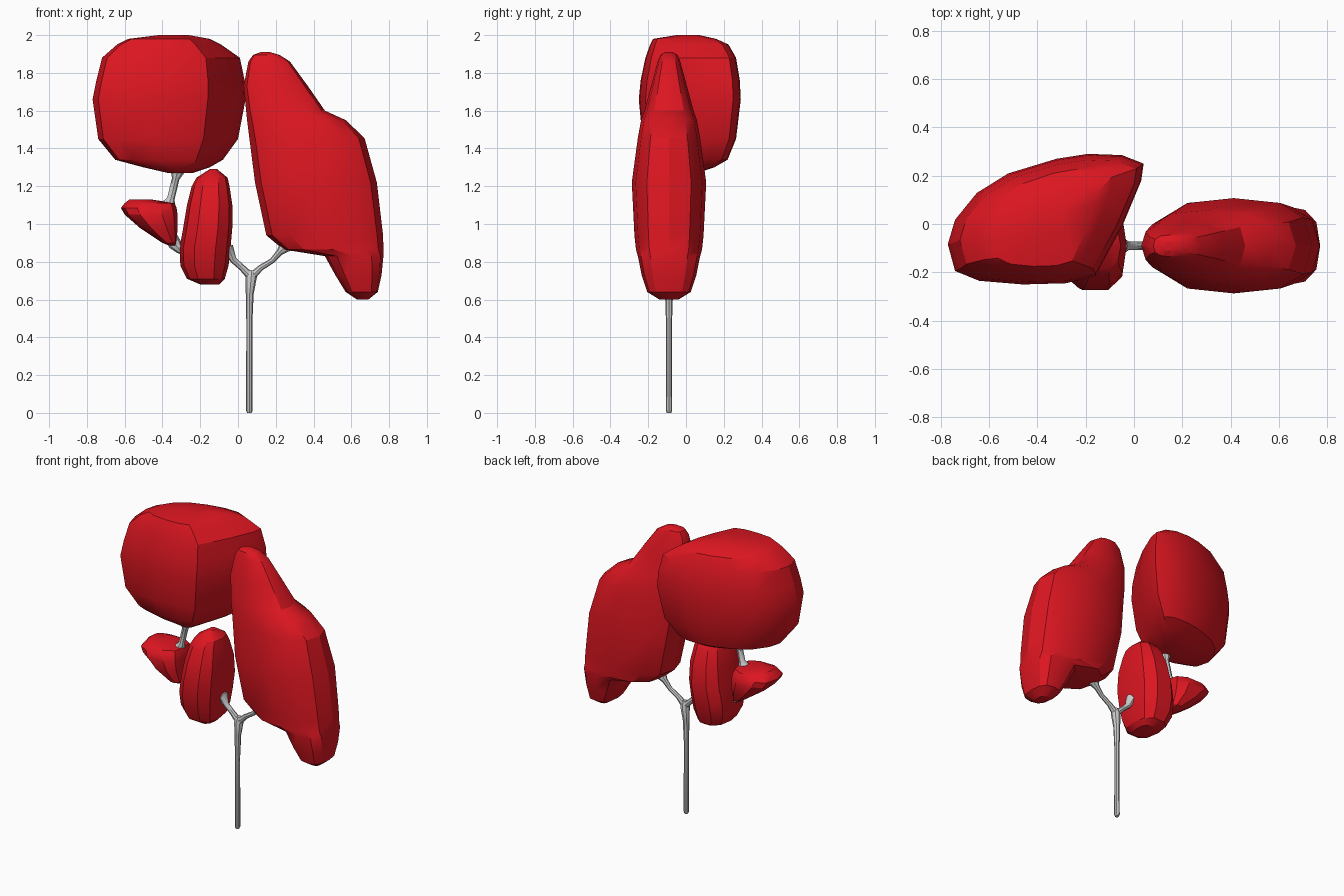
import bpy
import bmesh
from math import sin, cos, pi, radians, copysign

CY = -0.09  # depth of the trunk plane

red = bpy.data.materials.new("foliage_red")
red.diffuse_color = (0.72, 0.008, 0.015, 1)


def smooth(ob, angle):
    bpy.ops.object.select_all(action='DESELECT')
    ob.select_set(True)
    bpy.context.view_layer.objects.active = ob
    bpy.ops.object.shade_smooth_by_angle(angle=radians(angle))


def rounded_plan(n, p=0.75):
    # superellipse outline in the -1..1 square
    def f(v):
        return copysign(abs(v) ** p, v) if abs(v) > 1e-6 else 0.0
    return [(f(cos(2 * pi * i / n)), f(sin(2 * pi * i / n))) for i in range(n)]


def foliage(name, plan, levels):
    # stack the plan outline, fitted to (z, xmin, xmax, ymin, ymax) at each level
    bm = bmesh.new()
    rings = []
    for z, x0, x1, y0, y1 in levels:
        rings.append([bm.verts.new(((x0 + x1) / 2 + u * (x1 - x0) / 2,
                                    (y0 + y1) / 2 + v * (y1 - y0) / 2, z)) for u, v in plan])
    n = len(plan)
    for a, b in zip(rings, rings[1:]):
        for i in range(n):
            j = (i + 1) % n
            bm.faces.new((a[i], a[j], b[j], b[i]))
    bm.faces.new(rings[0][::-1])
    bm.faces.new(rings[-1])
    bmesh.ops.recalc_face_normals(bm, faces=bm.faces)
    me = bpy.data.meshes.new(name)
    bm.to_mesh(me)
    bm.free()
    me.materials.append(red)
    ob = bpy.data.objects.new(name, me)
    bpy.context.collection.objects.link(ob)
    smooth(ob, 28)


def symmetric(levels):
    # (z, xmin, xmax, half depth) about the trunk plane
    return [(z, a, b, CY - h, CY + h) for z, a, b, h in levels]


def branch(name, points):
    # round tube through (x, z, radius)
    cu = bpy.data.curves.new(name, 'CURVE')
    cu.dimensions = '3D'
    cu.bevel_depth = 1.0
    cu.bevel_resolution = 2
    cu.use_fill_caps = True
    sp = cu.splines.new('POLY')
    sp.points.add(len(points) - 1)
    for p, (x, z, r) in zip(sp.points, points):
        p.co = (x, CY, z, 1)
        p.radius = r
    ob = bpy.data.objects.new(name, cu)
    bpy.context.collection.objects.link(ob)
    bpy.ops.object.select_all(action='DESELECT')
    ob.select_set(True)
    bpy.context.view_layer.objects.active = ob
    bpy.ops.object.convert(target='MESH')
    smooth(bpy.context.view_layer.objects.active, 40)


# Upper left crown: lopsided plan with a slanting flat right side
outline = [(-0.77, -0.08), (-0.74, -0.19), (-0.64, -0.23), (-0.46, -0.245), (-0.28, -0.24),
           (-0.16, -0.21), (-0.05, -0.01), (0.03, 0.18), (0.04, 0.25), (-0.05, 0.285),
           (-0.19, 0.29), (-0.32, 0.27), (-0.52, 0.21), (-0.65, 0.13), (-0.74, 0.02)]
crown_plan = [((x + 0.365) / 0.405, (y - 0.0225) / 0.2675) for x, y in outline]
foliage("upper_left_foliage", crown_plan, [
    (1.27, -0.37, -0.24, -0.13, 0.06),
    (1.30, -0.50, -0.15, -0.17, 0.15),
    (1.34, -0.65, -0.08, -0.20, 0.22),
    (1.45, -0.74, 0.00, -0.23, 0.265),
    (1.66, -0.77, 0.04, -0.25, 0.29),
    (1.76, -0.75, 0.035, -0.24, 0.285),
    (1.88, -0.72, 0.01, -0.215, 0.265),
    (1.95, -0.64, -0.09, -0.19, 0.225),
    (1.98, -0.58, -0.15, -0.175, 0.16),
    (2.00, -0.42, -0.26, -0.05, 0.07)])

# Tall right crown with a shoulder and a hanging lower lobe
foliage("right_foliage", rounded_plan(12), symmetric([
    (0.60, 0.63, 0.69, 0.05), (0.64, 0.57, 0.74, 0.115), (0.73, 0.515, 0.76, 0.145),
    (0.83, 0.46, 0.77, 0.165), (0.865, 0.24, 0.77, 0.175), (0.94, 0.15, 0.768, 0.183),
    (1.22, 0.09, 0.735, 0.197), (1.455, 0.06, 0.67, 0.165), (1.55, 0.048, 0.57, 0.148),
    (1.60, 0.043, 0.46, 0.13), (1.73, 0.03, 0.37, 0.095), (1.86, 0.055, 0.275, 0.06),
    (1.895, 0.08, 0.22, 0.045), (1.91, 0.12, 0.17, 0.02)]))

# Small upright middle clump
foliage("middle_foliage", rounded_plan(10), symmetric([
    (0.68, -0.20, -0.10, 0.08), (0.71, -0.27, -0.07, 0.13), (0.78, -0.305, -0.05, 0.16),
    (0.87, -0.31, -0.04, 0.18), (0.98, -0.29, -0.03, 0.19), (1.10, -0.27, -0.03, 0.17),
    (1.20, -0.245, -0.045, 0.13), (1.245, -0.22, -0.055, 0.10), (1.29, -0.15, -0.11, 0.03)]))

# Small low left clump
foliage("lower_left_foliage", rounded_plan(10), symmetric([
    (0.885, -0.365, -0.33, 0.05), (0.90, -0.40, -0.325, 0.09), (0.98, -0.52, -0.32, 0.13),
    (1.05, -0.60, -0.32, 0.14), (1.085, -0.62, -0.325, 0.13), (1.11, -0.60, -0.335, 0.11),
    (1.13, -0.575, -0.46, 0.06)]))

# Trunk and branches
branch("trunk", [(0.06, 0.0, 0.012), (0.06, 0.012, 0.017), (0.06, 0.48, 0.016),
                 (0.062, 0.63, 0.021), (0.07, 0.72, 0.03), (0.073, 0.755, 0.016)])
branch("right_branch", [(0.07, 0.72, 0.022), (0.12, 0.768, 0.016), (0.18, 0.805, 0.014),
                        (0.22, 0.85, 0.018), (0.25, 0.88, 0.035), (0.29, 0.95, 0.02)])
branch("left_branch", [(0.07, 0.72, 0.022), (0.02, 0.77, 0.017), (-0.025, 0.81, 0.018),
                       (-0.045, 0.86, 0.035), (-0.12, 0.85, 0.02), (-0.25, 0.84, 0.02),
                       (-0.31, 0.865, 0.022), (-0.335, 0.895, 0.036), (-0.37, 0.98, 0.02)])
branch("upper_branch", [(-0.38, 1.04, 0.02), (-0.367, 1.105, 0.036), (-0.355, 1.135, 0.02),
                        (-0.33, 1.24, 0.02), (-0.322, 1.275, 0.036), (-0.30, 1.36, 0.02)])
